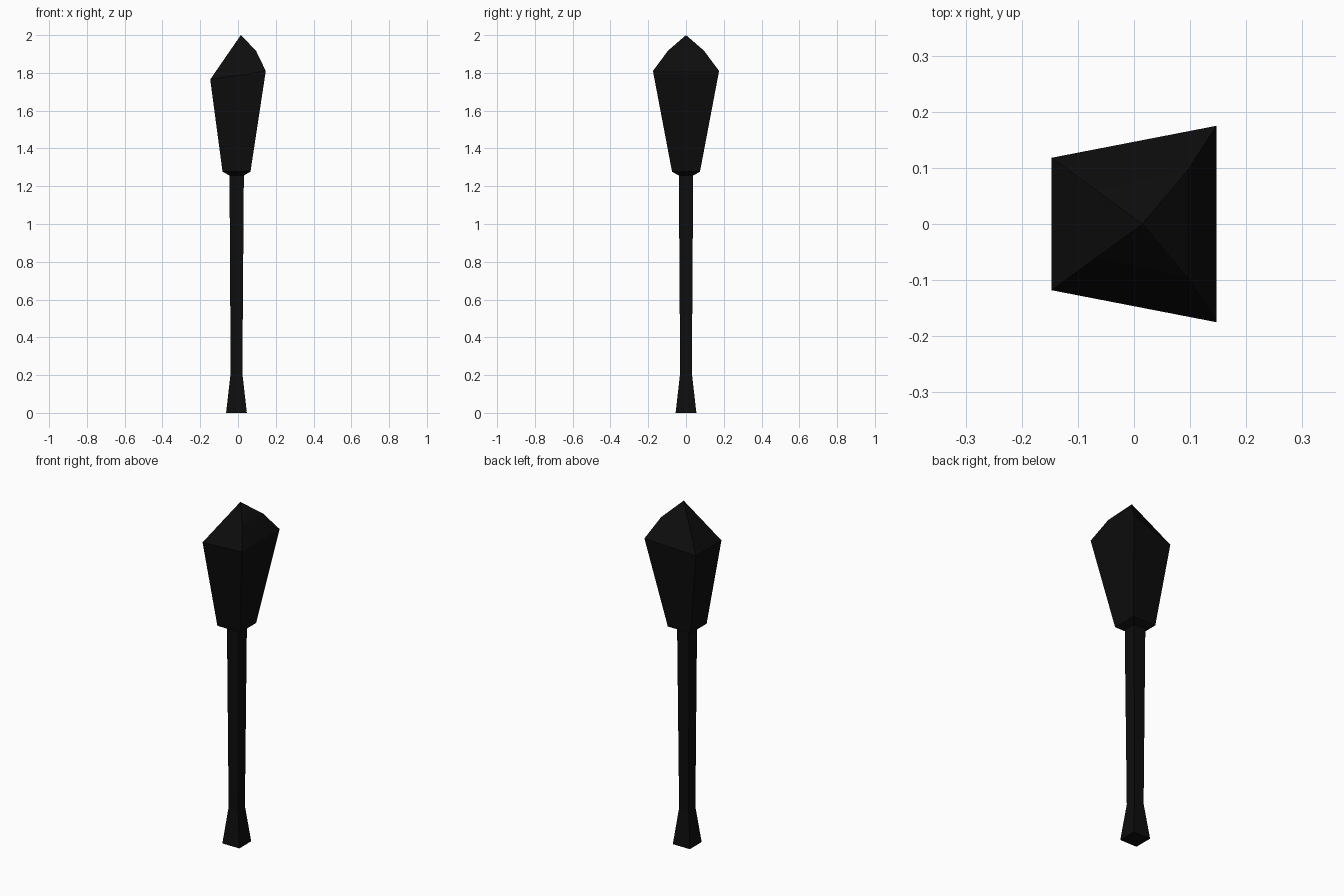
import bpy, bmesh

if "Cube" in bpy.data.objects:
    bpy.data.objects.remove(bpy.data.objects["Cube"])


def material(name, v):
    m = bpy.data.materials.new(name)
    m.diffuse_color = (v, v, v, 1)
    m.use_nodes = True
    m.node_tree.nodes["Principled BSDF"].inputs["Base Color"].default_value = m.diffuse_color
    return m


def loft(name, sections, mat, tip=None):
    """Four-sided loft. Section: (x_left, z_left, half_y_left, x_right, z_right, half_y_right)."""
    bm = bmesh.new()
    rings = []
    for xl, zl, yl, xr, zr, yr in sections:
        pts = [(xl, -yl, zl), (xr, -yr, zr), (xr, yr, zr), (xl, yl, zl)]
        rings.append([bm.verts.new(p) for p in pts])
    for a, b in zip(rings, rings[1:]):
        for i in range(4):
            j = (i + 1) % 4
            bm.faces.new((a[i], a[j], b[j], b[i]))
    bm.faces.new(rings[0][::-1])
    if tip:
        t = bm.verts.new(tip)
        for i in range(4):
            bm.faces.new((rings[-1][i], rings[-1][(i + 1) % 4], t))
    else:
        bm.faces.new(rings[-1])
    bmesh.ops.recalc_face_normals(bm, faces=bm.faces)
    mesh = bpy.data.meshes.new(name)
    bm.to_mesh(mesh)
    bm.free()
    mesh.materials.append(mat)
    obj = bpy.data.objects.new(name, mesh)
    bpy.context.collection.objects.link(obj)
    return obj


def square(cx, half, z):
    return (cx - half, z, half, cx + half, z, half)


black = material("charred_black", 0.004)

# Slim handle with flared foot
loft("handle", [
    square(-0.008, 0.055, 0.0),
    square(-0.008, 0.031, 0.21),
    square(-0.007, 0.038, 1.265),
], black)

# Flared head with a faceted, off-centre peak
loft("head", [
    square(-0.007, 0.040, 1.258),
    square(-0.008, 0.074, 1.277),
    (-0.147, 1.765, 0.118, 0.147, 1.81, 0.175),
    (-0.066, 1.883, 0.059, 0.095, 1.918, 0.095),
], black, tip=(0.015, 0, 2.0))
